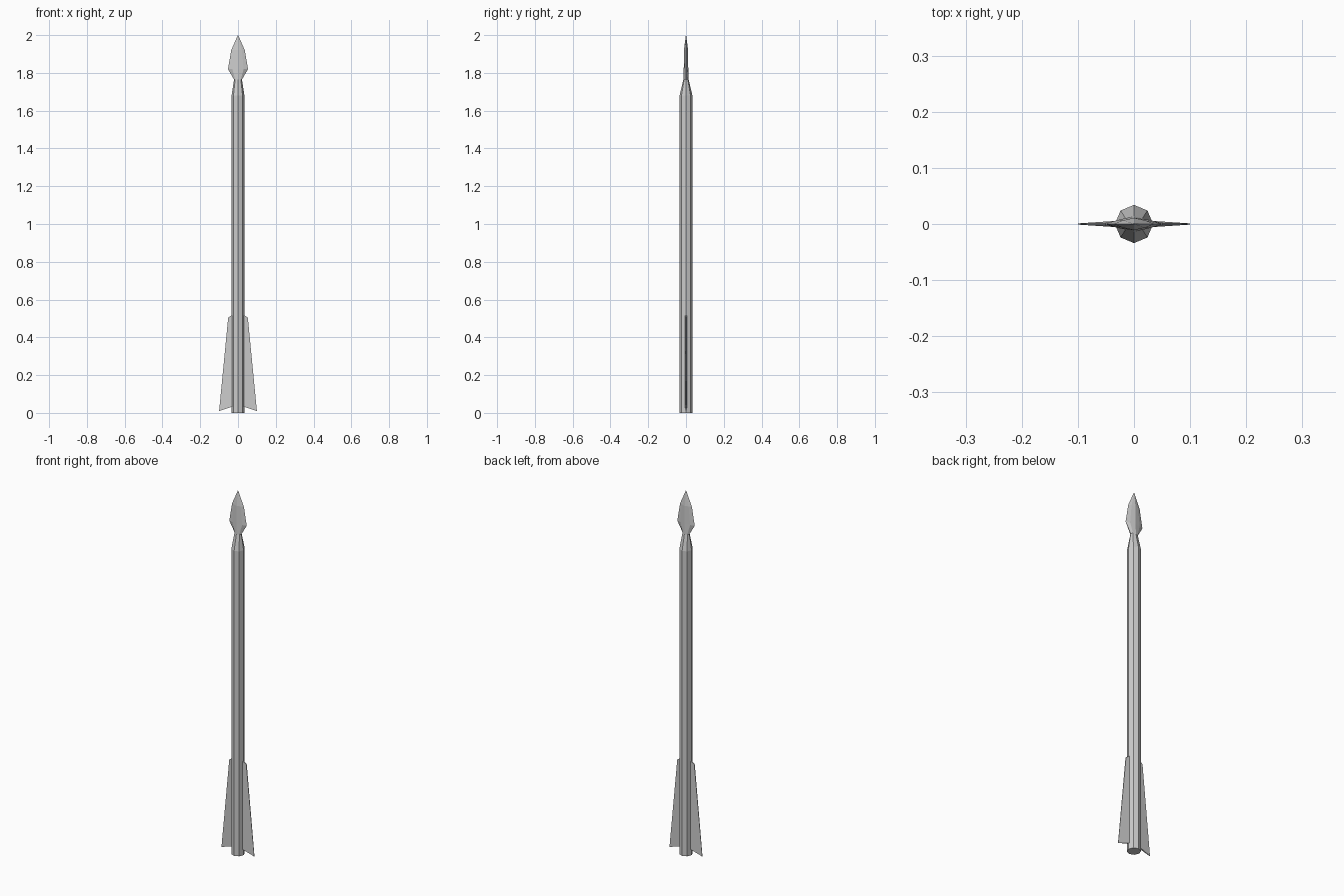
import bpy, bmesh, math

if "Cube" in bpy.data.objects:
    bpy.data.objects.remove(bpy.data.objects["Cube"])


def finish(name, bm):
    bmesh.ops.recalc_face_normals(bm, faces=bm.faces[:])
    mesh = bpy.data.meshes.new(name)
    bm.to_mesh(mesh)
    bm.free()
    ob = bpy.data.objects.new(name, mesh)
    bpy.context.collection.objects.link(ob)
    return ob


def loft(name, rings):
    """Eight-sided loft; each ring is (z, half width, half depth, corner fullness)."""
    bm = bmesh.new()
    loops = []
    for z, rx, ry, k in rings:
        loop = []
        for i in range(8):
            a = i * math.pi / 4
            f = k if i % 2 else 1.0
            loop.append(bm.verts.new((rx * math.cos(a) * f, ry * math.sin(a) * f, z)))
        loops.append(loop)
    for lo, hi in zip(loops, loops[1:]):
        for i in range(8):
            j = (i + 1) % 8
            bm.faces.new((lo[i], lo[j], hi[j], hi[i]))
    bm.faces.new(loops[0])
    bm.faces.new(loops[-1])
    return finish(name, bm)


# Shaft with tapered neck
loft("shaft", [(0, 0.034, 0.034, 1), (1.68, 0.034, 0.034, 1), (1.765, 0.021, 0.014, 1)])

# Leaf-shaped blade, flattened front to back
loft("blade", [(1.765, 0.021, 0.014, 1), (1.82, 0.053, 0.012, 0.8),
               (1.92, 0.036, 0.011, 0.8), (2.0, 0.0008, 0.0008, 1)])

# Pair of tail fins, thick at the root and thin at the outer edge
profile = [(0.025, 0.035, 0.006), (0.1, 0.01, 0.001),
           (0.052, 0.504, 0.002), (0.036, 0.516, 0.004), (0.025, 0.516, 0.006)]
for name, s in (("left_fin", -1), ("right_fin", 1)):
    bm = bmesh.new()
    front = [bm.verts.new((s * x, -t, z)) for x, z, t in profile]
    back = [bm.verts.new((s * x, t, z)) for x, z, t in profile]
    bm.faces.new(front)
    bm.faces.new(back)
    for i in range(len(profile)):
        j = (i + 1) % len(profile)
        bm.faces.new((front[i], front[j], back[j], back[i]))
    finish(name, bm)
